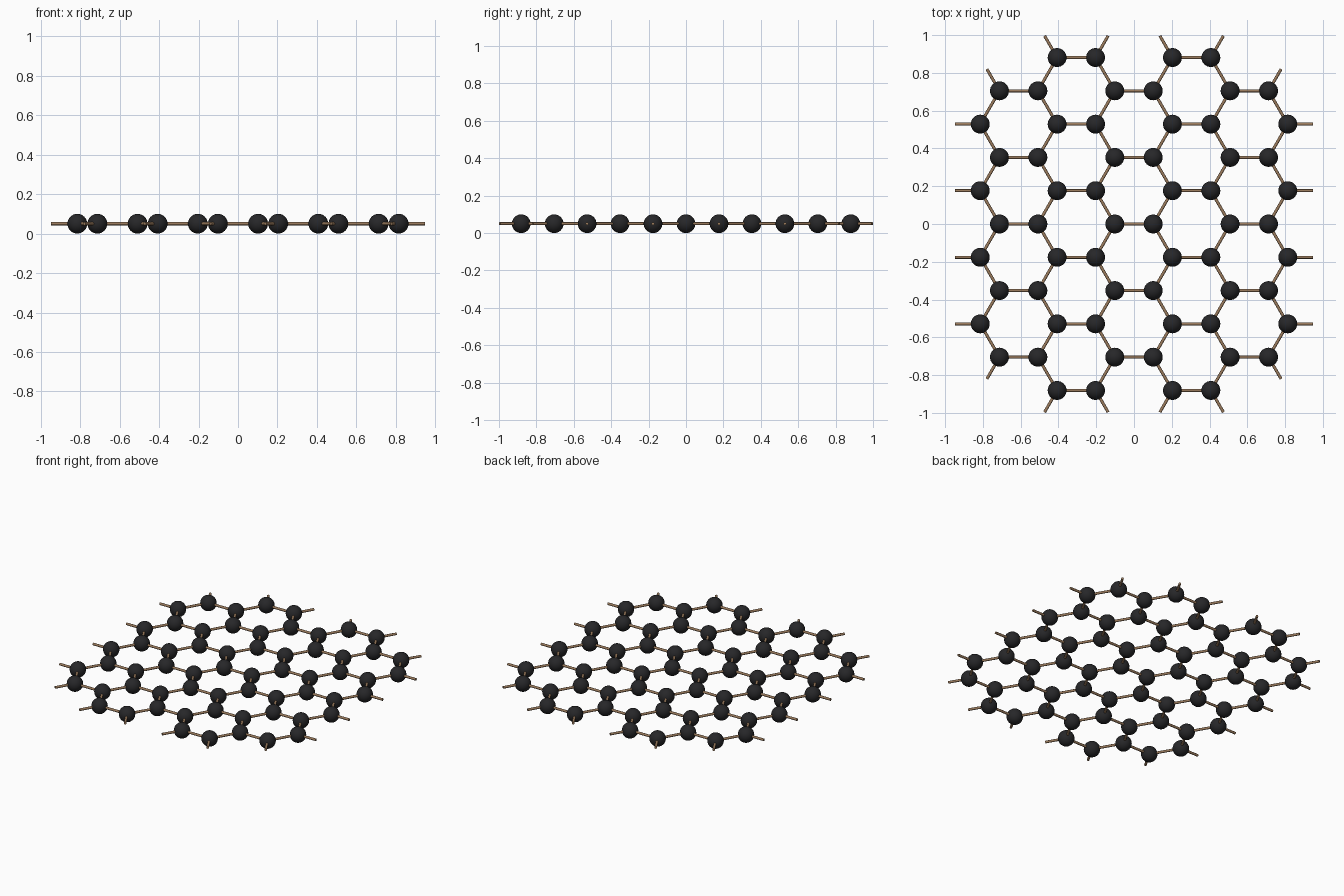
import bpy, bmesh, math
from mathutils import Matrix, Vector

if "Cube" in bpy.data.objects:
    bpy.data.objects.remove(bpy.data.objects["Cube"])

A = 0.2035                 # bond length
H = A * math.sqrt(3) / 2   # row spacing
R = 0.05                   # atom radius
ROD = 0.008                # bond radius
STUB = 0.133               # length of the open bonds at the rim


def material(name, rgb):
    m = bpy.data.materials.new(name)
    m.diffuse_color = (*rgb, 1)
    m.use_nodes = True
    m.node_tree.nodes["Principled BSDF"].inputs["Base Color"].default_value = m.diffuse_color
    return m


def finish(bm, name, mat):
    me = bpy.data.meshes.new(name)
    bm.to_mesh(me)
    bm.free()
    me.materials.append(mat)
    ob = bpy.data.objects.new(name, me)
    bpy.context.collection.objects.link(ob)
    bpy.ops.object.select_all(action='DESELECT')
    bpy.context.view_layer.objects.active = ob
    ob.select_set(True)
    bpy.ops.object.shade_smooth_by_angle(angle=math.radians(50))


def add_rod(bm, p, q):
    d = q - p
    rot = d.to_track_quat('Z', 'Y').to_matrix().to_4x4()
    bmesh.ops.create_cone(bm, cap_ends=True, segments=12, radius1=ROD, radius2=ROD,
                          depth=d.length, matrix=Matrix.Translation((p + q) / 2) @ rot)


# Honeycomb sites: column (bond lengths), rows, side of the horizontal bond
columns = [(0.5, (-4, -2, 0, 2, 4), -1), (1, (-5, -3, -1, 1, 3, 5), 1),
           (2, (-5, -3, -1, 1, 3, 5), -1), (2.5, (-4, -2, 0, 2, 4), 1),
           (3.5, (-4, -2, 0, 2, 4), -1), (4, (-3, -1, 1, 3), 1)]
sites = {}
for col, rows, side in columns:
    for row in rows:
        for m in (-1, 1):
            sites[(m * col, row)] = m * side


def position(site):
    return Vector((site[0] * A, site[1] * H, R))


# Atoms
atoms = bmesh.new()
for s in sites:
    bmesh.ops.create_uvsphere(atoms, u_segments=32, v_segments=16, radius=R,
                              matrix=Matrix.Translation(position(s)))
finish(atoms, "carbon_atoms", material("black", (0.02, 0.02, 0.022)))

# Bonds between neighbours, and open stubs where a neighbour is missing
bonds = bmesh.new()
for s, side in sites.items():
    for dx, dy in ((side, 0), (-side / 2, 1), (-side / 2, -1)):
        n = (s[0] + dx, s[1] + dy)
        p, q = position(s), position(n)
        if n not in sites:
            add_rod(bonds, p, p + (q - p).normalized() * STUB)
        elif s < n:
            add_rod(bonds, p, q)
finish(bonds, "bonds", material("brown", (0.33, 0.2, 0.11)))
